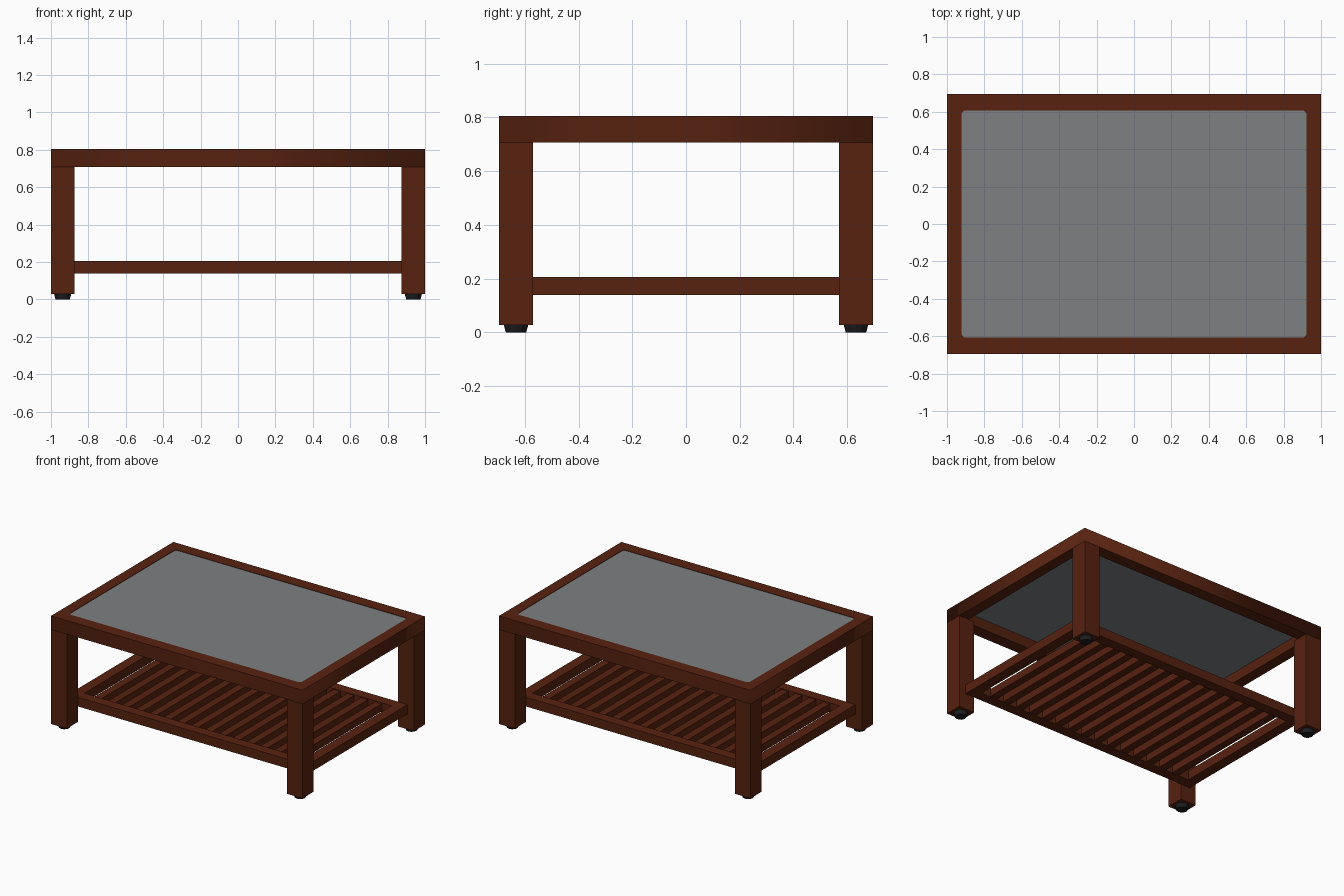
import bpy
import bmesh
from math import cos, sin, pi

if "Cube" in bpy.data.objects:
    bpy.data.objects.remove(bpy.data.objects["Cube"])


def material(name, color):
    mat = bpy.data.materials.new(name)
    mat.use_nodes = True
    mat.diffuse_color = color
    bsdf = mat.node_tree.nodes["Principled BSDF"]
    bsdf.inputs["Base Color"].default_value = color
    bsdf.inputs["Roughness"].default_value = 0.6
    return mat


wood = material("dark red wood", (0.095, 0.016, 0.005, 1))
glass = material("grey glass", (0.205, 0.215, 0.225, 1))
rubber = material("black rubber", (0.012, 0.013, 0.015, 1))


def add_object(name, mesh, mat):
    obj = bpy.data.objects.new(name, mesh)
    mesh.materials.clear()
    mesh.materials.append(mat)
    bpy.context.collection.objects.link(obj)
    return obj


def box(name, xs, ys, zs, mat=wood):
    """Box between the given limits on each axis."""
    bm = bmesh.new()
    bmesh.ops.create_cube(bm, size=1)
    for v in bm.verts:
        for i, (lo, hi) in enumerate((xs, ys, zs)):
            v.co[i] = lo if v.co[i] < 0 else hi
    mesh = bpy.data.meshes.new(name)
    bm.to_mesh(mesh)
    bm.free()
    return add_object(name, mesh, mat)


def rounded_rect(hx, hy, r, steps=5):
    """Outline of a rectangle with rounded corners."""
    corners = ((1, 1), (-1, 1), (-1, -1), (1, -1))
    points = []
    for k, (sx, sy) in enumerate(corners):
        for s in range(steps + 1):
            a = (k + s / steps) * pi / 2
            points.append((sx * (hx - r) + r * cos(a), sy * (hy - r) + r * sin(a)))
    return points


def slab(name, outlines, z0, z1, mat):
    """Flat plate from outlines; a second outline becomes a hole."""
    curve = bpy.data.curves.new(name + "_outline", "CURVE")
    curve.dimensions = "2D"
    curve.fill_mode = "BOTH"
    curve.extrude = (z1 - z0) / 2
    for points in outlines:
        spline = curve.splines.new("POLY")
        spline.points.add(len(points) - 1)
        for p, (x, y) in zip(spline.points, points):
            p.co = (x, y, 0, 1)
        spline.use_cyclic_u = True
    helper = bpy.data.objects.new(name + "_helper", curve)
    bpy.context.collection.objects.link(helper)
    bpy.context.view_layer.update()
    graph = bpy.context.evaluated_depsgraph_get()
    mesh = bpy.data.meshes.new_from_object(helper.evaluated_get(graph))
    bpy.data.objects.remove(helper)
    obj = add_object(name, mesh, mat)
    obj.location.z = (z0 + z1) / 2
    return obj


# Overall half sizes and leg width
HX, HY, LEG = 1.0, 0.695, 0.125
TOP, APRON = 0.805, 0.707

# Table top: wooden frame around a glass panel
opening = rounded_rect(0.922, 0.607, 0.022)
outer = [(HX, HY), (-HX, HY), (-HX, -HY), (HX, -HY)]
slab("top_frame", [outer, opening], APRON, TOP, wood)
slab("glass_panel", [opening], 0.78, 0.802, glass)

# Legs with tapered feet
for sx, side in ((-1, "right"), (1, "left")):
    for sy, end in ((-1, "front"), (1, "back")):
        xs = sorted((sx * (HX - LEG), sx * HX))
        ys = sorted((sy * (HY - LEG), sy * HY))
        box(f"{end}_{side}_leg", xs, ys, (0.028, APRON + 0.001))
        bm = bmesh.new()
        bmesh.ops.create_cone(bm, cap_ends=True, segments=12, radius1=0.038,
                              radius2=0.046, depth=0.03)
        bmesh.ops.translate(bm, verts=bm.verts, vec=(sum(xs) / 2, sum(ys) / 2, 0.015))
        mesh = bpy.data.meshes.new("foot")
        bm.to_mesh(mesh)
        bm.free()
        add_object(f"{end}_{side}_foot", mesh, rubber)

# Lower shelf: rails around a row of slats
SX, SY, RAIL = 0.95, HY - LEG, 0.075
shelf_z = (0.14, 0.206)
for s, end in ((-1, "front"), (1, "back")):
    box(f"{end}_shelf_rail", (-SX, SX), sorted((s * SY, s * (SY - RAIL))), shelf_z)
for s, side in ((-1, "right"), (1, "left")):
    box(f"{side}_shelf_rail", sorted((s * SX, s * (SX - RAIL))),
        (RAIL - SY, SY - RAIL), shelf_z)

SLATS = 15
pitch = 2 * (SX - RAIL) / (SLATS + 0.9)
for i in range(SLATS):
    x = (i - (SLATS - 1) / 2) * pitch
    box(f"shelf_slat_{i + 1}", (x - pitch / 4, x + pitch / 4),
        (RAIL - SY, SY - RAIL), (0.146, 0.2))
